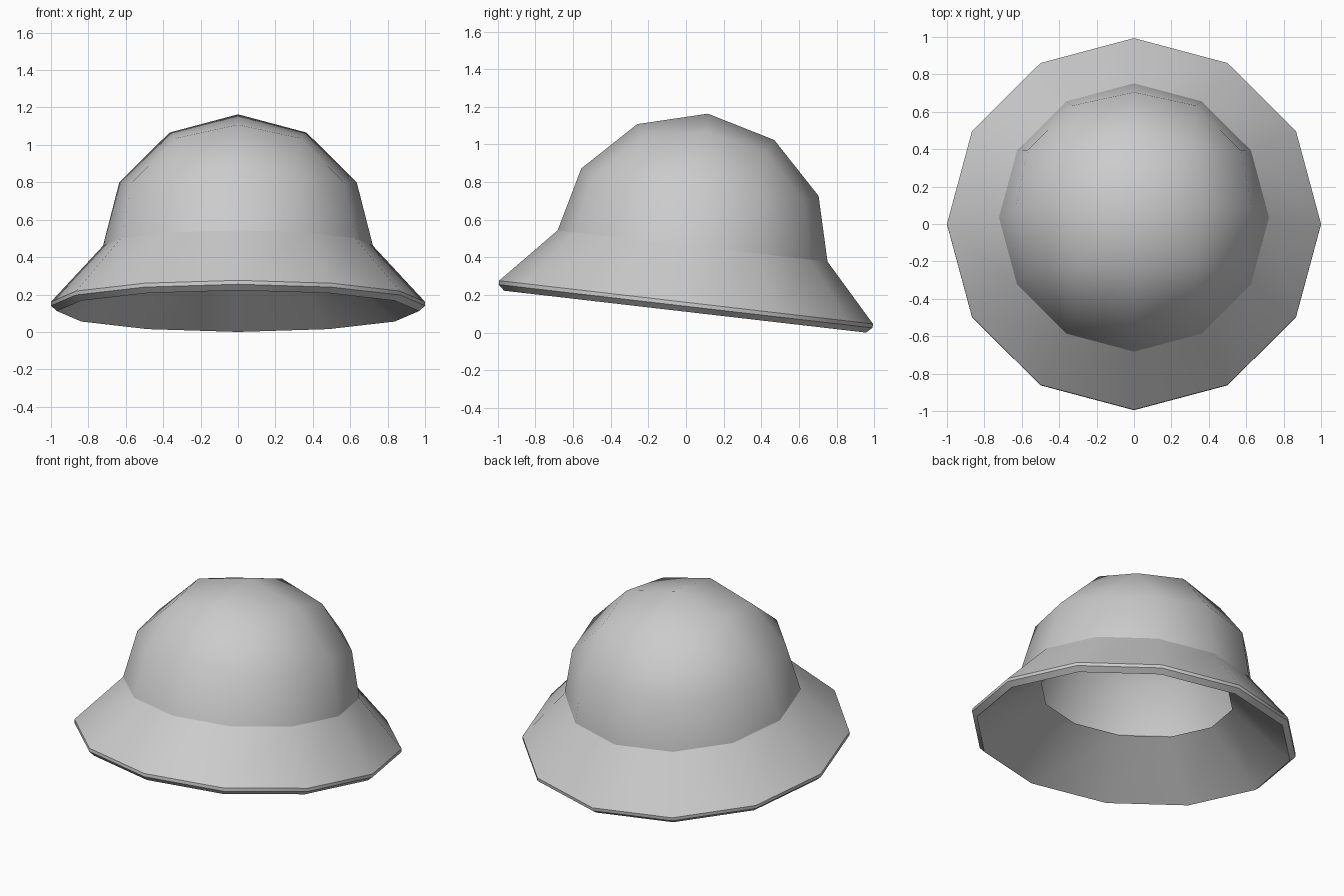
import bpy, bmesh, math
from itertools import permutations, product
from mathutils import Matrix, Vector

if "Cube" in bpy.data.objects:
    bpy.data.objects.remove(bpy.data.objects["Cube"])

RADIUS = 0.733
CREASE = (0.722, 0.025)
# Brim section (radius, height): outer edge, rim, underside edge, inner lip
BRIM = [(1.0, -0.276), (1.0, -0.297), (0.968, -0.326), (0.59, -0.04)]

grey = bpy.data.materials.new("light grey")
grey.diffuse_color = (0.6, 0.6, 0.6, 1)
grey.use_nodes = True
grey.node_tree.nodes["Principled BSDF"].inputs["Base Color"].default_value = grey.diffuse_color


def place(vert, radius, height):
    vert.co = Vector((vert.co.x, vert.co.y, 0)).normalized() * radius
    vert.co.z = height


# Dome: upper half of a rounded-cube ball, 12 sides around each axis
points = set()
for corner in ((1, 0, 0), (0.866, 0.5, 0), (0.447, 0.447, 0.775)):
    for p in permutations(corner):
        for s in product((1, -1), repeat=3):
            points.add(tuple(a * b + 0.0 for a, b in zip(p, s)))
bm = bmesh.new()
for p in sorted(points):
    bm.verts.new(Vector(p).normalized() * RADIUS)
bmesh.ops.convex_hull(bm, input=bm.verts)
bmesh.ops.delete(bm, geom=[v for v in bm.verts if v.co.z < -0.01], context='VERTS')

# Crisp crease where the dome meets the brim
edges = [e for e in bm.edges if e.is_boundary]
for v in {v for e in edges for v in e.verts}:
    place(v, *CREASE)
for e in edges:
    e.smooth = False

# Brim: flare outward, round the rim, and fold back to the inner lip
for radius, height in BRIM:
    new = bmesh.ops.extrude_edge_only(bm, edges=edges)["geom"]
    edges = [g for g in new if isinstance(g, bmesh.types.BMEdge) and g.is_boundary]
    for v in {v for e in edges for v in e.verts}:
        place(v, radius, height)
bmesh.ops.recalc_face_normals(bm, faces=bm.faces)
top = max(bm.faces, key=lambda f: f.calc_center_median().z)
if top.normal.z < 0:
    bmesh.ops.reverse_faces(bm, faces=bm.faces)

mesh = bpy.data.meshes.new("hat")
bm.to_mesh(mesh)
bm.free()
mesh.materials.append(grey)
hat = bpy.data.objects.new("hat", mesh)
bpy.context.collection.objects.link(hat)

bpy.context.view_layer.objects.active = hat
hat.select_set(True)
bpy.ops.object.shade_smooth_by_angle(angle=math.radians(60), keep_sharp_edges=True)

# Tilt down toward the back and rest the rim on the ground
mesh.transform(Matrix.Translation((0, 0.032, 0)) @ Matrix.Rotation(math.radians(-6.6), 4, 'X'))
low = min(v.co.z for v in mesh.vertices)
mesh.transform(Matrix.Translation((0, 0, -low)))
